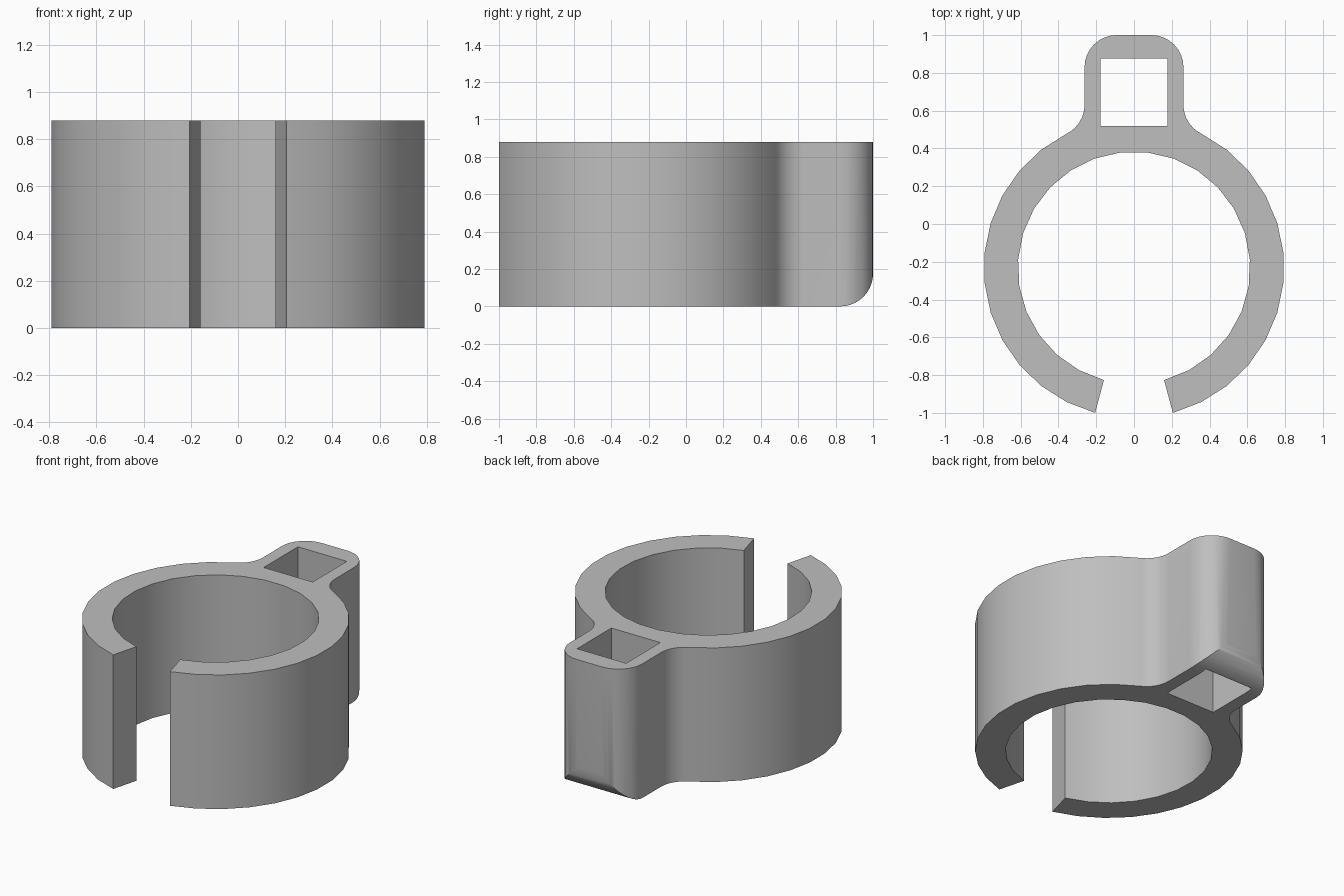
import bpy, bmesh
from math import sin, cos, radians, atan2, pi, hypot, sqrt
from mathutils import Vector

if "Cube" in bpy.data.objects:
    bpy.data.objects.remove(bpy.data.objects["Cube"])

HEIGHT = 0.88
CY = -0.232                   # ring centre
R_OUT, R_IN = 0.795, 0.615    # ring radii
GAP = radians(15)             # half angle of the front opening
LUG_W, LUG_BACK = 0.262, 1.0  # half width and back of the socket
R_FIL, R_COR = 0.17, 0.17     # concave fillet, rounded corner


def arc(cx, cy, r, a0, a1, n):
    """Points along an arc, both ends included."""
    return [(cx + r * cos(a0 + (a1 - a0) * i / n),
             cy + r * sin(a0 + (a1 - a0) * i / n)) for i in range(n + 1)]


def prism(name, points, to_3d, direction):
    """Extrude a closed outline into a solid."""
    bm = bmesh.new()
    face = bm.faces.new([bm.verts.new(to_3d(*p)) for p in points])
    ext = bmesh.ops.extrude_face_region(bm, geom=[face], use_keep_orig=True)
    moved = [v for v in ext["geom"] if isinstance(v, bmesh.types.BMVert)]
    bmesh.ops.translate(bm, verts=moved, vec=Vector(direction))
    bmesh.ops.recalc_face_normals(bm, faces=bm.faces)
    mesh = bpy.data.meshes.new(name)
    bm.to_mesh(mesh)
    bm.free()
    obj = bpy.data.objects.new(name, mesh)
    bpy.context.collection.objects.link(obj)
    return obj


def cut(target, tool, operation):
    """Apply a boolean and discard its tool."""
    tool.hide_render = True
    mod = target.modifiers.new("cut", "BOOLEAN")
    mod.object, mod.operation, mod.solver = tool, operation, "EXACT"
    bpy.context.view_layer.objects.active = target
    bpy.ops.object.modifier_apply(modifier=mod.name)
    bpy.data.objects.remove(tool)


# Right half of the outer outline: ring, fillet into the socket, rounded corner
fx = LUG_W + R_FIL
fy = CY + sqrt((R_OUT + R_FIL) ** 2 - fx ** 2)
join = atan2(fy - CY, fx)
half = arc(0, CY, R_OUT, -pi / 2 + GAP, join, 12)
half += arc(fx, fy, R_FIL, join + pi, pi, 8)[1:]
half += arc(LUG_W - R_COR, LUG_BACK - R_COR, R_COR, 0, pi / 2, 8)

# Whole outline: mirrored outer side, then back along the inside of the ring
outline = half + [(-x, y) for x, y in reversed(half)]
outline += arc(0, CY, R_IN, 1.5 * pi - GAP, -pi / 2 + GAP, 25)
clip = prism("ring_clip", outline, lambda x, y: (x, y, 0), (0, 0, HEIGHT))

# Square socket through the lug
hole = [(-0.178, 0.52), (0.178, 0.52), (0.178, 0.875), (-0.178, 0.875)]
cut(clip, prism("socket_cutter", hole, lambda x, y: (x, y, -0.1),
                (0, 0, HEIGHT + 0.2)), "DIFFERENCE")

# Rounded lower back edge of the lug: remove the corner outside the arc
r = 0.175
corner = arc(LUG_BACK - r, r, r, -pi / 2, 0, 10)
corner += [(1.1, r), (1.1, -0.1), (LUG_BACK - r, -0.1)]
cut(clip, prism("edge_cutter", corner, lambda y, z: (-0.5, y, z),
                (1, 0, 0)), "DIFFERENCE")

# Smooth curved walls with crisp edges
bpy.ops.object.select_all(action="DESELECT")
clip.select_set(True)
bpy.context.view_layer.objects.active = clip
bpy.ops.object.shade_smooth_by_angle(angle=radians(30))

# Single grey material
grey = bpy.data.materials.new("plain grey")
grey.use_nodes = True
colour = (0.52, 0.52, 0.52, 1)
grey.diffuse_color = colour
grey.node_tree.nodes["Principled BSDF"].inputs["Base Color"].default_value = colour
clip.data.materials.clear()
clip.data.materials.append(grey)
